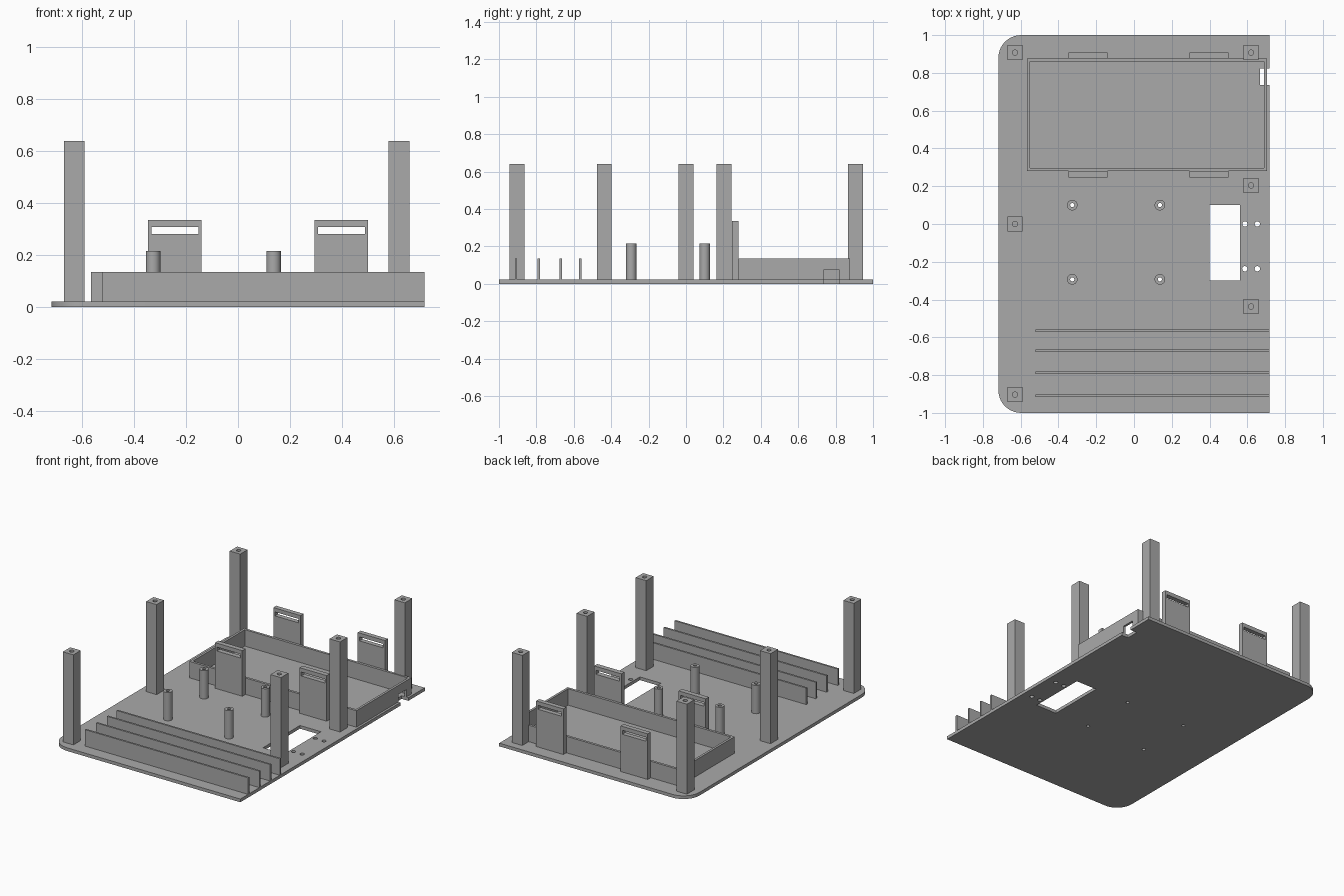
import bpy, bmesh, math
from mathutils import Matrix

cube = bpy.data.objects.get("Cube")
if cube:
    bpy.data.objects.remove(cube, do_unlink=True)

gray = bpy.data.materials.new("plain gray")
gray.use_nodes = True
gray.diffuse_color = (0.4, 0.4, 0.4, 1)
gray.node_tree.nodes["Principled BSDF"].inputs["Base Color"].default_value = (0.4, 0.4, 0.4, 1)

BASE = 0.022       # plate thickness
TALL = 0.64        # post height
TRAY_TOP = 0.135   # tray and rib height


def finish(name, bm):
    mesh = bpy.data.meshes.new(name)
    bm.to_mesh(mesh)
    bm.free()
    mesh.materials.append(gray)
    obj = bpy.data.objects.new(name, mesh)
    bpy.context.collection.objects.link(obj)
    return obj


def box(name, x, y, z, round_left=0):
    bm = bmesh.new()
    size = [b - a for a, b in (x, y, z)]
    mid = [(a + b) / 2 for a, b in (x, y, z)]
    bmesh.ops.create_cube(bm, size=1, matrix=Matrix.Translation(mid) @ Matrix.Diagonal((*size, 1)))
    if round_left:
        edges = [e for e in bm.edges if all(v.co.x < mid[0] for v in e.verts)
                 and abs(e.verts[0].co.z - e.verts[1].co.z) > 0.001]
        bmesh.ops.bevel(bm, geom=edges, offset=round_left, segments=10, profile=0.5, affect='EDGES')
    return finish(name, bm)


def cylinder(name, x, y, radius, z):
    bm = bmesh.new()
    bmesh.ops.create_cone(bm, cap_ends=True, segments=32, radius1=radius, radius2=radius,
                          depth=z[1] - z[0], matrix=Matrix.Translation((x, y, sum(z) / 2)))
    return finish(name, bm)


def activate(obj):
    bpy.ops.object.select_all(action='DESELECT')
    obj.select_set(True)
    bpy.context.view_layer.objects.active = obj


def cut(obj, cutters):
    """Subtract each cutter, then remove it."""
    for cutter in cutters:
        cutter.hide_render = True
        mod = obj.modifiers.new("cut", 'BOOLEAN')
        mod.operation, mod.solver, mod.object = 'DIFFERENCE', 'EXACT', cutter
        activate(obj)
        bpy.ops.object.modifier_apply(modifier=mod.name)
        bpy.data.objects.remove(cutter, do_unlink=True)


def smooth(obj):
    activate(obj)
    bpy.ops.object.shade_smooth_by_angle(angle=math.radians(30))


def port_cutter():
    return box("port_cutter", (0.667, 0.8), (0.735, 0.822), (-0.1, 0.073))


through = (-0.1, 0.5)
standoffs = [(x, y) for x in (-0.327, 0.137) for y in (0.1, -0.293)]

# Base plate with window, screw holes and edge notch
plate = box("base_plate", (-0.718, 0.718), (-1, 1), (0, BASE), round_left=0.12)
holes = [cylinder("hole", x, y, 0.011, through) for x, y in standoffs]
holes += [cylinder("hole", x, y, 0.014, through) for x in (0.587, 0.653) for y in (0, -0.237)]
cut(plate, holes + [box("window", (0.4, 0.56), (-0.3, 0.1), through), port_cutter()])
smooth(plate)

# Open tray with a port in its side wall
tray = box("tray_wall", (-0.566, 0.703), (0.28, 0.877), (BASE, TRAY_TOP))
cut(tray, [box("tray_space", (-0.55, 0.687), (0.297, 0.86), through), port_cutter()])

# Slotted strap tabs in front of and behind the tray
for side, y in (("front", (0.246, 0.28)), ("back", (0.877, 0.909))):
    for hand, x in (("right", -0.243), ("left", 0.398)):
        tab = box(f"{side}_{hand}_strap_tab", (x - 0.103, x + 0.103), y, (BASE, 0.335))
        cut(tab, [box("slot", (x - 0.09, x + 0.09), (y[0] - 0.1, y[1] + 0.1), (0.281, 0.308))])

# Tall square posts with blind screw holes
for i, (x, y) in enumerate([(-0.63, 0.907), (0.62, 0.907), (0.62, 0.204),
                            (-0.63, 0), (0.62, -0.437), (-0.63, -0.903)]):
    post = box(f"post_{i + 1}", (x - 0.04, x + 0.04), (y - 0.04, y + 0.04), (BASE, TALL))
    cut(post, [cylinder("screw_hole", x, y, 0.014, (TALL - 0.15, TALL + 0.1))])
    smooth(post)

# Round hollow standoffs
for i, (x, y) in enumerate(standoffs):
    standoff = cylinder(f"standoff_{i + 1}", x, y, 0.028, (BASE, 0.216))
    cut(standoff, [cylinder("bore", x, y, 0.011, through)])
    smooth(standoff)

# Thin upright ribs
for i, y in enumerate((-0.566, -0.67, -0.788, -0.909)):
    box(f"rib_{i + 1}", (-0.521, 0.718), (y - 0.0065, y + 0.0065), (BASE, TRAY_TOP))
